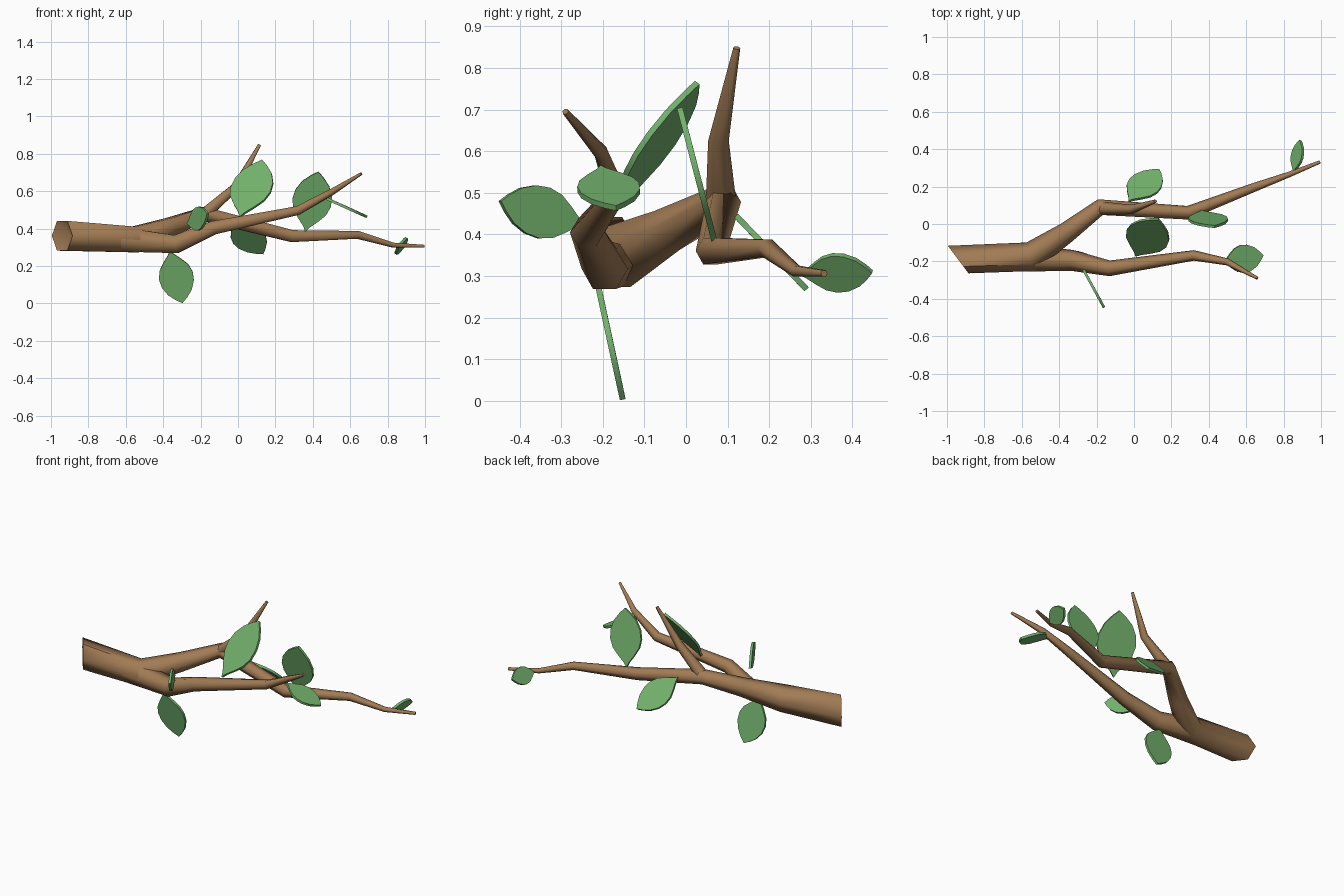
import bpy, bmesh, math
from mathutils import Vector

if "Cube" in bpy.data.objects:
    bpy.data.objects.remove(bpy.data.objects["Cube"])


def material(name, color):
    m = bpy.data.materials.new(name)
    m.diffuse_color = color
    m.use_nodes = True
    m.node_tree.nodes["Principled BSDF"].inputs["Base Color"].default_value = m.diffuse_color
    return m


BARK = material("bark", (0.36, 0.20, 0.09, 1))
GREEN = material("leaf_green", (0.17, 0.44, 0.15, 1))
SIDES = 6


def finish(name, bm, mat, angle):
    bmesh.ops.recalc_face_normals(bm, faces=bm.faces)
    me = bpy.data.meshes.new(name)
    bm.to_mesh(me)
    bm.free()
    ob = bpy.data.objects.new(name, me)
    bpy.context.collection.objects.link(ob)
    me.materials.append(mat)
    bpy.ops.object.select_all(action='DESELECT')
    ob.select_set(True)
    bpy.context.view_layer.objects.active = ob
    bpy.ops.object.shade_smooth_by_angle(angle=math.radians(angle))
    return ob


def limb(name, path, cut=None, dent=0.0):
    """Tapered six-sided tube; path holds x, y, z, radius."""
    pts = [Vector(p[:3]) for p in path]
    bm = bmesh.new()
    rings = []
    for i, p in enumerate(pts):
        t = Vector()
        if i > 0:
            t += (p - pts[i - 1]).normalized()
        if i < len(pts) - 1:
            t += (pts[i + 1] - p).normalized()
        if i == 0 and cut:
            t = Vector(cut)
        t.normalize()
        u = t.cross(Vector((0, 0, 1))).normalized()
        v = u.cross(t)
        ring = []
        for k in range(SIDES):
            a = 2 * math.pi * k / SIDES
            ring.append(bm.verts.new(p + path[i][3] * (u * math.cos(a) + v * math.sin(a))))
        rings.append(ring)
    for r, s in zip(rings, rings[1:]):
        for k in range(SIDES):
            j = (k + 1) % SIDES
            bm.faces.new((r[k], r[j], s[j], s[k]))
    bm.faces.new(rings[-1])
    # start cap, fanned round a sunken centre
    c = bm.verts.new(pts[0] + dent * (pts[1] - pts[0]).normalized())
    for k in range(SIDES):
        bm.faces.new((rings[0][k], rings[0][(k + 1) % SIDES], c))
    return finish(name, bm, BARK, 65)


# half-width of a leaf along its length
LEAF = [(0.08, 0.16), (0.2, 0.52), (0.33, 0.85), (0.48, 1.0),
        (0.64, 0.95), (0.8, 0.7), (0.92, 0.33)]


def leaf(name, base, tip, normal, width, thick=0.014):
    b, d = Vector(base), Vector(tip) - Vector(base)
    w = Vector(normal).cross(d).normalized()
    n = d.cross(w).normalized() * thick / 2
    rim = [(0, 0)] + LEAF + [(1, 0)] + [(t, -h) for t, h in reversed(LEAF)]
    bm = bmesh.new()
    top, bot = ([bm.verts.new(b + d * t + w * h * width / 2 + s * n) for t, h in rim]
                for s in (1, -1))
    bm.faces.new(top)
    bm.faces.new(bot[::-1])
    for k in range(len(rim)):
        j = (k + 1) % len(rim)
        bm.faces.new((top[k], bot[k], bot[j], top[j]))
    return finish(name, bm, GREEN, 40)


# main stem with its obliquely cut hollow end, running on into the rear branch
limb("main_branch", [
    (-0.94, -0.19, 0.362, 0.092), (-0.55, -0.175, 0.342, 0.08),
    (-0.36, -0.045, 0.41, 0.056), (-0.18, 0.09, 0.478, 0.044),
    (0.29, 0.06, 0.36, 0.037), (0.64, 0.195, 0.367, 0.024),
    (0.83, 0.265, 0.312, 0.015), (0.995, 0.332, 0.306, 0.009)],
    cut=(0.8, 0.6, 0.0), dent=0.05)

# front branch
limb("front_branch", [
    (-0.62, -0.18, 0.342, 0.075), (-0.33, -0.195, 0.317, 0.056),
    (-0.13, -0.237, 0.405, 0.042), (0.32, -0.168, 0.497, 0.028),
    (0.5, -0.203, 0.595, 0.019), (0.66, -0.29, 0.695, 0.008)])

# upright twig
limb("upright_twig", [
    (-0.2, 0.085, 0.46, 0.038), (-0.01, 0.078, 0.625, 0.025),
    (0.115, 0.122, 0.848, 0.009)])

# leaves: base, tip, facing, width
leaves = [
    ((-0.365, -0.213, 0.285), (-0.297, -0.152, 0.003), (0, 0.97, 0.22), 0.185),
    ((-0.27, -0.245, 0.425), (-0.16, -0.447, 0.48), (0.87, 0.48, 0), 0.125),
    ((0.01, -0.17, 0.46), (0.13, 0.027, 0.765), (0.021, 0.066, -0.055), 0.232),
    ((0.36, 0.068, 0.385), (0.43, -0.015, 0.704), (0, 0.31, 0.08), 0.21),
    ((0.475, -0.205, 0.56), (0.69, -0.168, 0.463), (0.45, 0, 0.9), 0.15),
    ((-0.03, 0.12, 0.445), (0.135, 0.29, 0.268), (0, 0.18, 0.172), 0.18),
    ((0.855, 0.275, 0.305), (0.89, 0.448, 0.31), (0.83, -0.1, -0.55), 0.105),
]
for i, spec in enumerate(leaves):
    leaf("leaf_%d" % (i + 1), *spec)
